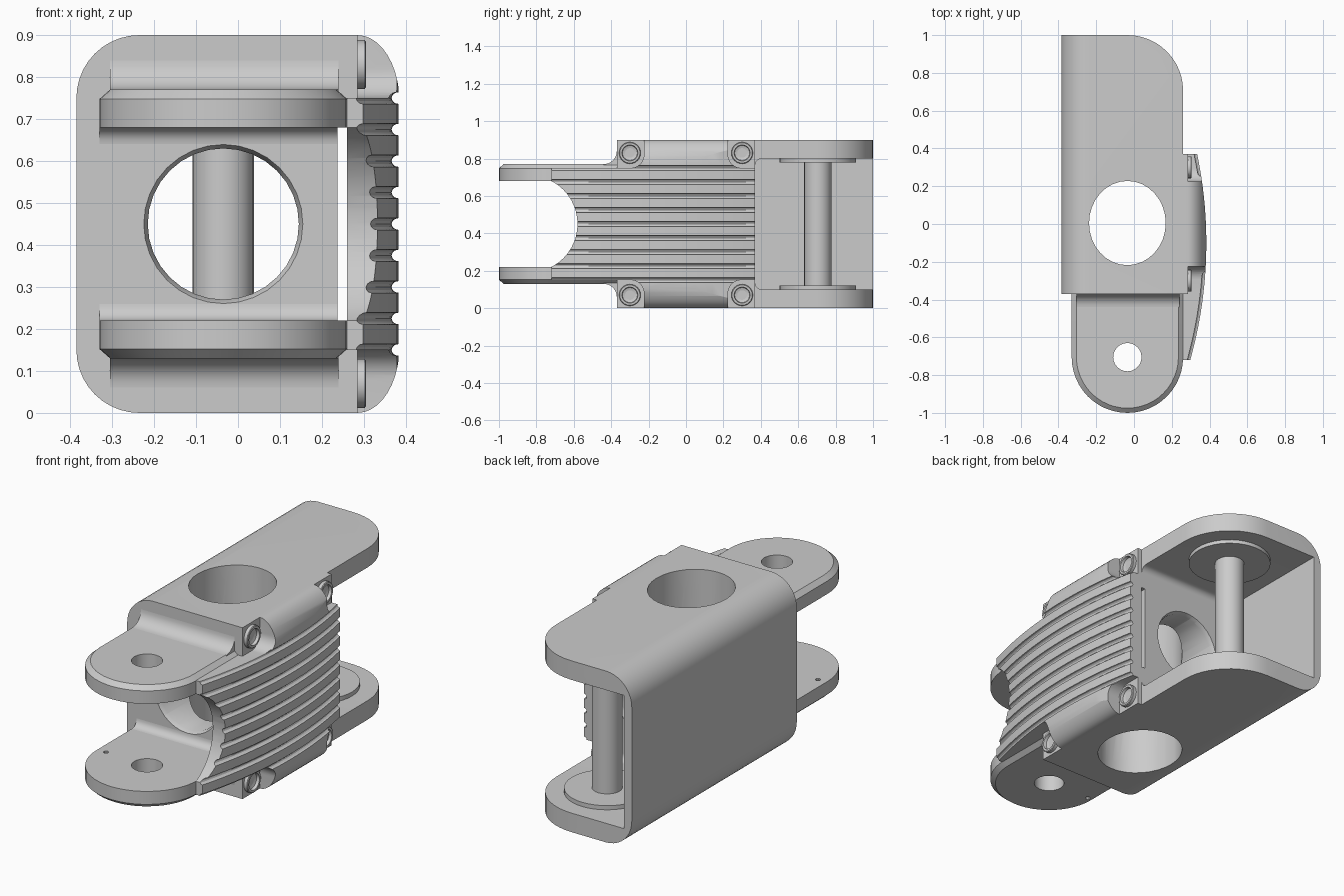
import bpy, bmesh
from math import sin, cos, pi, radians, asin

if "Cube" in bpy.data.objects:
    bpy.data.objects.remove(bpy.data.objects["Cube"])

GREY = (0.6, 0.6, 0.6, 1)
mat = bpy.data.materials.new("plain grey")
mat.use_nodes = True
mat.diffuse_color = GREY
mat.node_tree.nodes["Principled BSDF"].inputs["Base Color"].default_value = GREY

CX, MID, R = -0.035, 0.45, 0.295      # hinge axis x, mid height, hinge end radius


def loft(name, rings):
    """Closed solid through rings of equal point count."""
    bm = bmesh.new()
    loops = [[bm.verts.new(p) for p in ring] for ring in rings]
    n = len(loops[0])
    for a, b in zip(loops, loops[1:]):
        for i in range(n):
            j = (i + 1) % n
            bm.faces.new((a[i], a[j], b[j], b[i]))
    bm.faces.new(loops[0])
    bm.faces.new(loops[-1])
    bmesh.ops.recalc_face_normals(bm, faces=bm.faces)
    me = bpy.data.meshes.new(name)
    bm.to_mesh(me)
    bm.free()
    me.materials.append(mat)
    ob = bpy.data.objects.new(name, me)
    bpy.context.collection.objects.link(ob)
    return ob


def place(p, axis, t):
    """Put a 2D point at distance t along an axis."""
    u, v = p
    return {"x": (t, u, v), "y": (u, t, v), "z": (u, v, t)}[axis]


def prism(name, pts, axis, lo, hi):
    return loft(name, [[place(p, axis, t) for p in pts] for t in (lo, hi)])


def arc(u, v, ru, rv, a0, a1, n=10):
    return [(u + ru * cos(radians(a0 + (a1 - a0) * i / n)),
             v + rv * sin(radians(a0 + (a1 - a0) * i / n))) for i in range(n + 1)]


def circle(u, v, ru, rv=None, n=40):
    return arc(u, v, ru, rv or ru, 0, 360 - 360 / n, n - 1)


def rounded(u0, u1, v0, v1, r):
    return (arc(u0 + r, v0 + r, r, r, 180, 270) + arc(u1 - r, v0 + r, r, r, 270, 360)
            + arc(u1 - r, v1 - r, r, r, 0, 90) + arc(u0 + r, v1 - r, r, r, 90, 180))


def box(name, x, y, z):
    return prism(name, [(x[0], y[0]), (x[1], y[0]), (x[1], y[1]), (x[0], y[1])], "z", *z)


def boolean(ob, tool, op="DIFFERENCE"):
    m = ob.modifiers.new("cut", "BOOLEAN")
    m.object, m.operation, m.solver = tool, op, "EXACT"
    bpy.context.view_layer.objects.active = ob
    bpy.ops.object.modifier_apply(modifier=m.name)
    bpy.data.objects.remove(tool)


def mirrored(pts, flip):
    return [(u, 2 * MID - v) for u, v in pts] if flip else pts


# Main housing: rounded channel with a rounded rear corner
section = (arc(-0.235, 0.75, 0.15, 0.15, 90, 180) + arc(-0.235, 0.15, 0.15, 0.15, 180, 270)
           + [(0.26, 0), (0.26, 0.9)])
housing = prism("housing", section, "y", -0.37, 1)
plan = [(-0.5, -0.5), (0.3, -0.5), (0.3, 0.4), (0.26, 0.4)] \
    + arc(CX, 1 - R, R, R, 0, 90, 12) + [(-0.5, 1)]
boolean(housing, prism("plan", plan, "z", -0.1, 1), "INTERSECT")
# Rear bay, open to the side and back
boolean(housing, prism("bay", rounded(0.37, 1.3, 0.1, 0.8, 0.035), "x", -0.34, 0.5))
# Vertical and lengthwise bores, bore chamfers, side slot
boolean(housing, prism("bore", circle(CX, 0.005, 0.203, 0.223, 32), "z", -0.1, 1))
boolean(housing, prism("bore", circle(CX, MID, 0.18, n=32), "y", -0.5, 0.5))
for s in (-1, 1):
    boolean(housing, loft("chamfer", [[place(p, "y", s * t) for p in circle(CX, MID, r, n=32)]
                                      for t, r in ((0.34, 0.176), (0.38, 0.194))]))
boolean(housing, box("slot", (0.237, 0.3), (-0.5, 0.5), (0.22, 0.68)))


# Front hinge lugs with chamfered outer rims and blended roots
def lug_outline(r):
    return [(CX + r, -0.3)] + [(CX - r, -0.3)] + arc(CX, -1 + R, r, r, 180, 360, 24)


for flip, side in ((False, "upper"), (True, "lower")):
    def z(v):
        return 2 * MID - v if flip else v
    lug = loft(side + "_lug", [[(u, v, z(h)) for u, v in lug_outline(r)]
                               for h, r in ((0.68, R), (0.748, R), (0.77, R - 0.025))])
    boolean(lug, prism("pin_hole", circle(CX, -1 + R, 0.075, n=24), "z", -0.1, 1))
    if flip:
        boolean(lug, prism("peg_hole", circle(-0.28, -0.695, 0.013, n=10), "z", -0.1, 1))
    outer = arc(-0.44, 0.84, 0.07, 0.07, -90, 0, 8) + [(-0.36, 0.84), (-0.36, 0.76), (-0.44, 0.76)]
    prism(side + "_outer_fillet", mirrored(outer, flip), "x", CX - R + 0.025, 0.24)
    inner = arc(-0.41, 0.64, 0.04, 0.04, 0, 90, 6) + [(-0.41, 0.69), (-0.36, 0.69), (-0.36, 0.64)]
    prism(side + "_inner_fillet", mirrored(inner, flip), "x", CX - R, 0.237)

# Ribbed side cover, bowed along its length, with half-round grooves
BOW = 2.3
edge = [(BOW, 0)]
for i in range(9):
    edge += [(BOW - 0.017 * sin(pi * k / 6), 0.15 + 0.075 * i - 0.014 * cos(pi * k / 6))
             for k in range(7)]
edge += [(BOW, 0.9)]
rings = []
for i in range(25):
    a = asin((-0.72 + 1.09 * i / 24 + 0.1) / BOW)
    y = -0.1 + BOW * sin(a)
    rings.append([(0.26, y, 0)] + [(0.383 - BOW + r * cos(a), y, h) for r, h in edge]
                 + [(0.26, y, 0.9)])
cover = loft("ribbed_cover", rings)
shoulders = [(0.2, 0), (0.285, 0)] + arc(0.285, 0.16, 0.1, 0.16, -90, 0) \
    + arc(0.285, 0.74, 0.1, 0.16, 0, 90) + [(0.2, 0.9)]
boolean(cover, prism("shoulders", shoulders, "y", -1, 1), "INTERSECT")
# Cover trimmed to its front tongue, with a scooped end
for h in ((-0.1, 0.15), (0.75, 1)):
    boolean(cover, box("trim", (0, 1), (-1, -0.37), h))
boolean(cover, prism("scoop", circle(-0.839, MID, 0.259, n=48), "x", 0, 1))
# Corner pockets with recessed screws
for s in (-1, 1):
    for h in (0.07, 0.83):
        lo, hi = (0.75, 1.2) if h > MID else (-0.3, 0.15)
        y0, y1 = (0.225, 0.6) if s > 0 else (-0.6, -0.225)
        boolean(cover, prism("pocket", rounded(y0, y1, lo, hi, 0.07), "x", 0.285, 0.6))
        loft("cover_screw", [[place(p, "x", t) for p in circle(s * 0.3, h, r, n=24)]
                             for t, r in ((0.27, 0.058), (0.302, 0.058), (0.305, 0.054),
                                          (0.305, 0.043), (0.29, 0.04), (0.283, 0.02))])

# Rear pin with washers
prism("rear_pin", circle(CX, 1 - R, 0.073, n=24), "z", 0.09, 0.81)
for lo, name in ((0.095, "lower_washer"), (0.78, "upper_washer")):
    prism(name, circle(CX, 1 - R, 0.205), "z", lo, lo + 0.027)

# Smooth curved faces, keep corners crisp
bpy.ops.object.select_all(action="DESELECT")
for ob in bpy.context.collection.objects:
    if ob.type == "MESH" and mat.name in ob.data.materials:
        ob.select_set(True)
        bpy.context.view_layer.objects.active = ob
bpy.ops.object.shade_smooth_by_angle(angle=radians(25))
